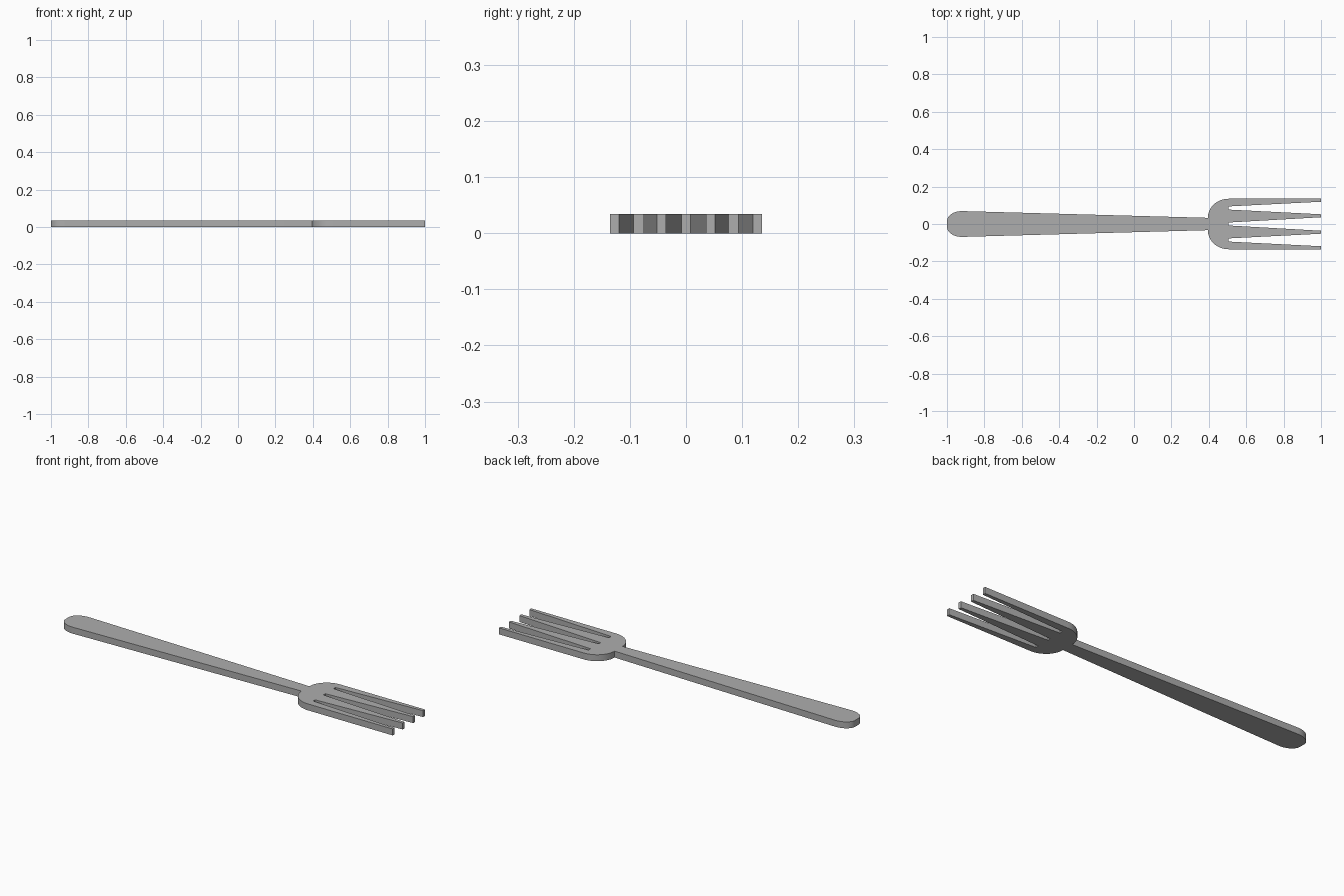
import bpy
import bmesh
from math import sin, cos, pi

cube = bpy.data.objects.get("Cube")
if cube:
    bpy.data.objects.remove(cube, do_unlink=True)

THICKNESS = 0.034

steel = bpy.data.materials.new("grey steel")
steel.use_nodes = True
steel.diffuse_color = (0.42, 0.42, 0.42, 1)
steel.node_tree.nodes["Principled BSDF"].inputs["Base Color"].default_value = steel.diffuse_color


def arc(cx, cy, rx, ry, steps=14):
    """Quarter ellipse from its leftmost point up to its top."""
    angles = [pi - pi / 2 * i / steps for i in range(steps + 1)]
    return [(cx + rx * cos(a), cy + ry * sin(a)) for a in angles]


# Rounded handle end, tapering to the neck
half = arc(-0.92, 0.015, 0.08, 0.054)
half += [(0.395, 0.033)]
# Rounded shoulder of the head
half += arc(0.505, 0.034, 0.11, 0.101)
# Outer tine, side slot, inner tine, half of the middle slot
half += [(1, 0.135), (1, 0.119), (0.505, 0.094), (0.505, 0.077),
         (1, 0.052), (1, 0.036), (0.505, 0.008)]

# Mirror the half outline and extrude it into a flat plate
outline = half + [(x, -y) for x, y in reversed(half)]
bm = bmesh.new()
base = bm.faces.new([bm.verts.new((x, y, 0)) for x, y in outline])
top = bmesh.ops.extrude_face_region(bm, geom=[base], use_keep_orig=True)
bmesh.ops.translate(bm, vec=(0, 0, THICKNESS),
                    verts=[v for v in top["geom"] if isinstance(v, bmesh.types.BMVert)])
bmesh.ops.recalc_face_normals(bm, faces=bm.faces)
mesh = bpy.data.meshes.new("fork")
bm.to_mesh(mesh)
bm.free()
mesh.materials.append(steel)

fork = bpy.data.objects.new("fork", mesh)
bpy.context.collection.objects.link(fork)
bpy.context.view_layer.objects.active = fork
fork.select_set(True)
bpy.ops.object.shade_smooth_by_angle()
